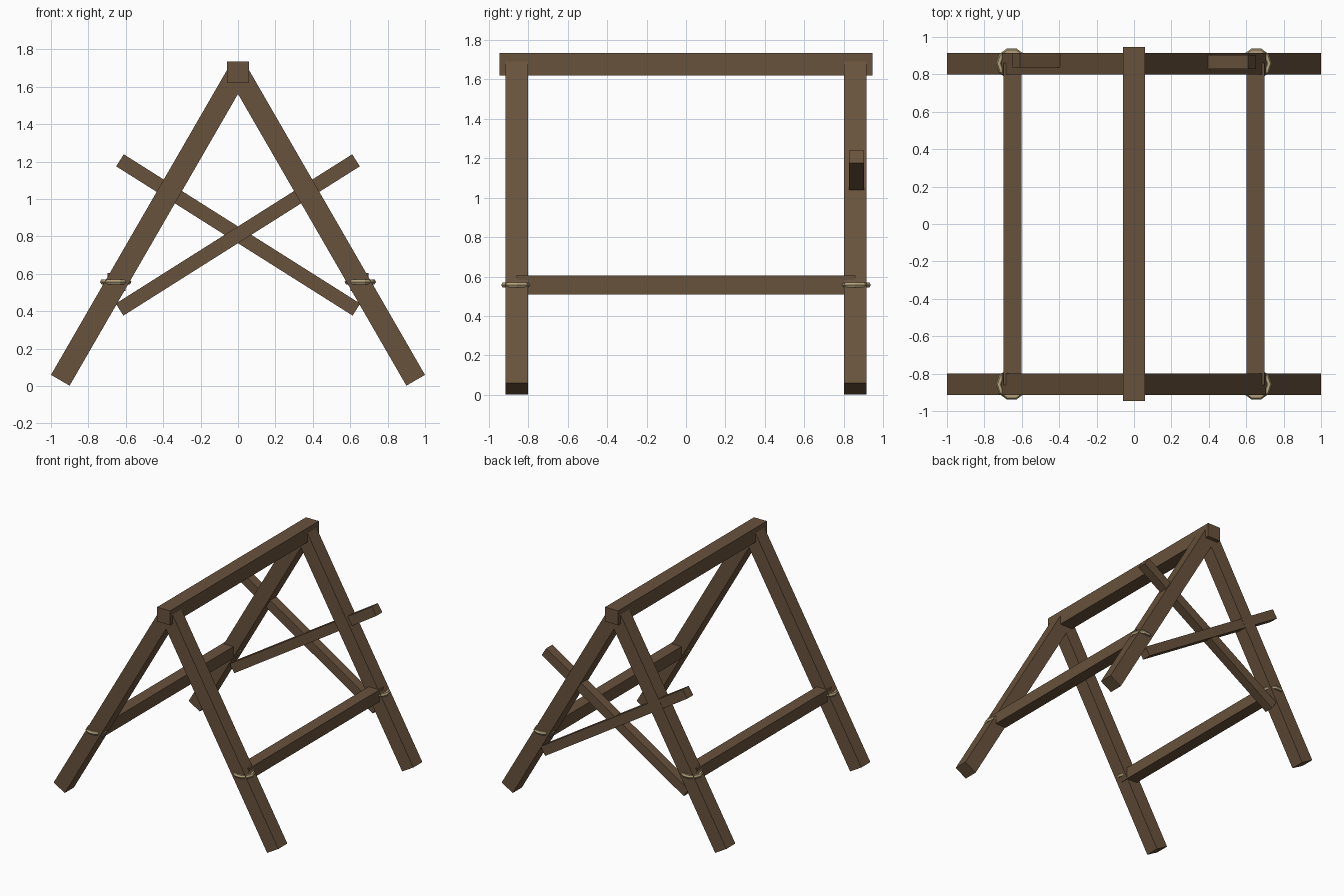
import bpy, math
from mathutils import Vector

if "Cube" in bpy.data.objects:
    bpy.data.objects.remove(bpy.data.objects["Cube"])


def material(name, rgb):
    m = bpy.data.materials.new(name)
    m.diffuse_color = (*rgb, 1)
    m.use_nodes = True
    m.node_tree.nodes["Principled BSDF"].inputs["Base Color"].default_value = m.diffuse_color
    return m


wood = material("brown wood", (0.14, 0.085, 0.045))
rope = material("tan rope", (0.45, 0.36, 0.20))


def beam(name, a, b, w):
    """Square timber of width w running from a to b."""
    a, b = Vector(a), Vector(b)
    d = b - a
    bpy.ops.mesh.primitive_cube_add(size=1, location=(a + b) / 2)
    o = bpy.context.object
    o.name = name
    o.scale = (w, w, d.length)
    if abs(d.y) > 0.1:
        o.rotation_euler = (math.pi / 2, 0, 0)
    else:
        o.rotation_euler = (0, math.atan2(d.x, d.z), 0)
    o.data.materials.append(wood)
    return o


# Ridge beam
beam("ridge_beam", (0, -0.946, 1.677), (0, 0.946, 1.677), 0.115)

for sx, side in ((-1, "left"), (1, "right")):
    # Low side rail
    beam(f"{side}_rail", (sx * 0.65, -0.86, 0.556), (sx * 0.65, 0.86, 0.556), 0.096)
    for sy, end in ((-1, "front"), (1, "back")):
        # A-frame leg
        beam(f"{end}_{side}_leg", (sx * 0.95, sy * 0.858, 0.031),
             (sx * 0.005, sy * 0.858, 1.668), 0.115)
        # Rope lashing where rail meets leg
        bpy.ops.mesh.primitive_torus_add(
            major_segments=10, minor_segments=6, major_radius=0.068,
            minor_radius=0.016, location=(sx * 0.654, sy * 0.858, 0.557))
        o = bpy.context.object
        o.name = f"{end}_{side}_lashing"
        o.data.materials.append(rope)

# Crossed braces on the back frame
beam("rising_brace", (-0.633, 0.866, 0.409), (0.631, 0.866, 1.207), 0.076)
beam("falling_brace", (0.633, 0.876, 0.409), (-0.631, 0.876, 1.207), 0.076)
